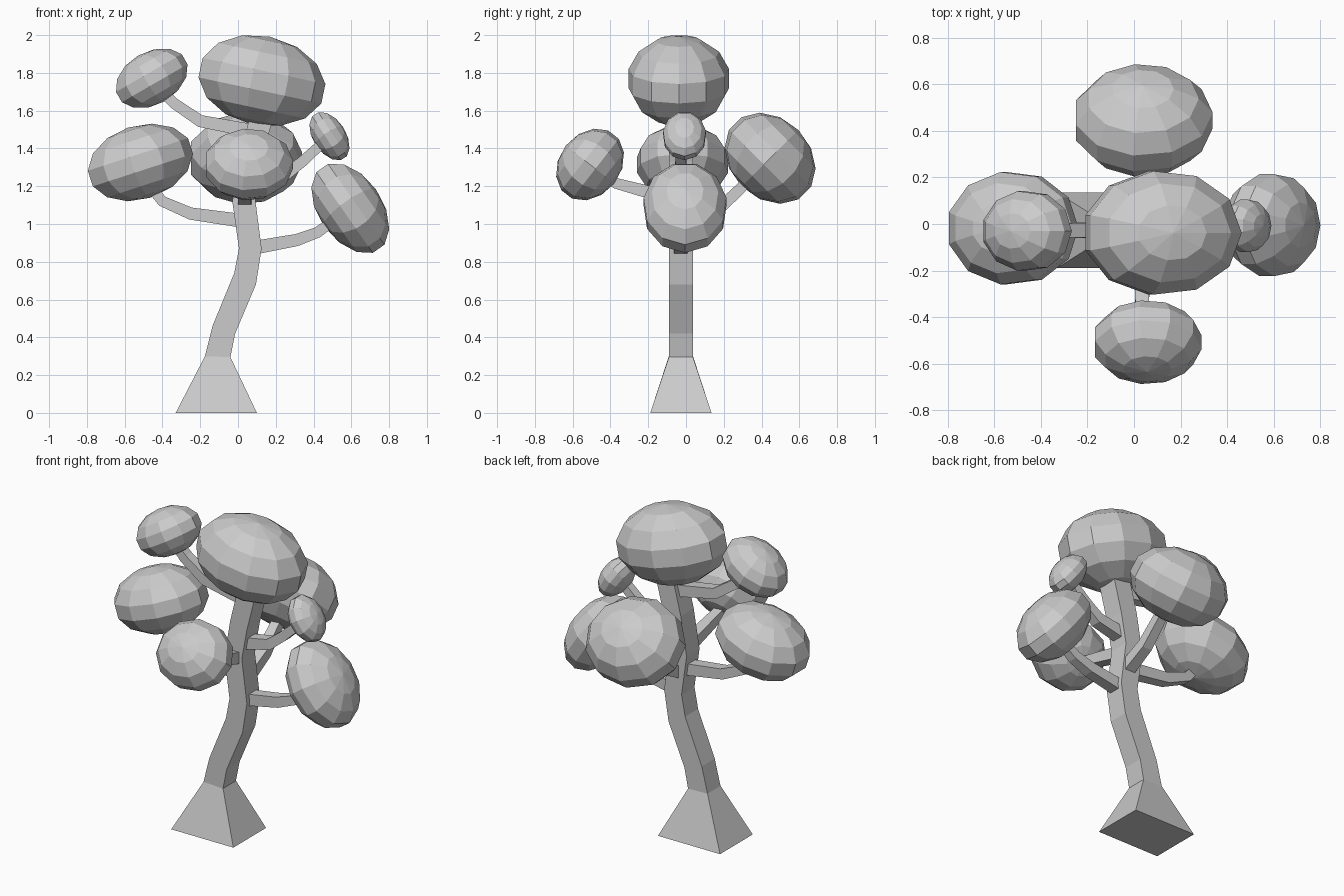
import bpy, bmesh, math
from mathutils import Vector, Euler, Matrix

if "Cube" in bpy.data.objects:
    bpy.data.objects.remove(bpy.data.objects["Cube"])

YC = -0.027  # depth centre of the trunk


def finish(bm, name):
    bmesh.ops.recalc_face_normals(bm, faces=bm.faces[:])
    me = bpy.data.meshes.new(name)
    bm.to_mesh(me)
    bm.free()
    ob = bpy.data.objects.new(name, me)
    bpy.context.collection.objects.link(ob)
    return ob


def loft(name, rings):
    """Skin four-cornered sections and cap both ends."""
    bm = bmesh.new()
    loops = [[bm.verts.new(p) for p in r] for r in rings]
    for a, b in zip(loops, loops[1:]):
        for i in range(4):
            j = (i + 1) % 4
            bm.faces.new((a[i], a[j], b[j], b[i]))
    bm.faces.new(loops[0])
    bm.faces.new(loops[-1])
    return finish(bm, name)


def branch(name, path, w0=0.036, w1=0.025):
    """Tapered square bar following a path in a vertical plane."""
    pts = [Vector(p) for p in path]
    run = pts[-1] - pts[0]
    side = run.cross(Vector((0, 0, 1))).normalized()
    rings = []
    for i, p in enumerate(pts):
        t = (pts[min(i + 1, len(pts) - 1)] - pts[max(i - 1, 0)]).normalized()
        up = side.cross(t)
        w = w0 + (w1 - w0) * i / (len(pts) - 1)
        rings.append([p + w * (a * side + b * up)
                      for a, b in ((-1, -1), (1, -1), (1, 1), (-1, 1))])
    return loft(name, rings)


def foliage(name, centre, radii, rx=0, ry=0, segments=11, rings=7):
    """Low-poly ellipsoid, spun from a half circle, then tilted."""
    bm = bmesh.new()
    prof = []
    for i in range(rings + 1):
        a = math.pi * i / rings
        prof.append(bm.verts.new((math.sin(a), 0, math.cos(a))))
    edges = [bm.edges.new(e) for e in zip(prof, prof[1:])]
    bmesh.ops.spin(bm, geom=prof + edges, cent=(0, 0, 0), axis=(0, 0, 1),
                   angle=2 * math.pi, steps=segments)
    bmesh.ops.remove_doubles(bm, verts=bm.verts[:], dist=1e-4)
    rot = Euler((math.radians(rx), math.radians(ry), 0)).to_matrix().to_4x4()
    size = Matrix.Diagonal((*radii, 1))
    bm.transform(Matrix.Translation(centre) @ rot @ size)
    return finish(bm, name)


# Trunk: left x, z, right x, z, half depth
trunk = [
    (-0.33, 0, 0.10, 0, 0.162),
    (-0.175, 0.30, -0.04, 0.295, 0.064),
    (-0.135, 0.46, -0.015, 0.42, 0.064),
    (-0.02, 0.74, 0.095, 0.68, 0.064),
    (0.005, 0.87, 0.125, 0.87, 0.064),
    (-0.03, 1.12, 0.09, 1.14, 0.064),
    (0.01, 1.36, 0.125, 1.33, 0.064),
    (0.08, 1.64, 0.20, 1.62, 0.064),
]
loft("trunk", [[(l, YC - d, lz), (r, YC - d, rz), (r, YC + d, rz), (l, YC + d, lz)]
               for l, lz, r, rz, d in trunk])

# Branches to the left and right
for name, path in {
    "branch_right_low": [(0.09, 0.875), (0.31, 0.915), (0.42, 0.955), (0.54, 1.04)],
    "branch_left_low": [(0.0, 1.02), (-0.25, 1.055), (-0.40, 1.12), (-0.50, 1.24)],
    "branch_left_high": [(0.09, 1.49), (-0.20, 1.545), (-0.34, 1.64), (-0.44, 1.74)],
    "branch_right_high": [(0.06, 1.22), (0.25, 1.26), (0.34, 1.33), (0.46, 1.44)],
}.items():
    branch(name, [(x, YC, z) for x, z in path])

# Branches to the front and back
branch("branch_front", [(0.035, y, z) for y, z in
                        ((-0.05, 1.13), (-0.24, 1.18), (-0.37, 1.215), (-0.48, 1.29))])
branch("branch_back", [(0.06, y, z) for y, z in
                       ((0.0, 0.99), (0.17, 1.075), (0.29, 1.19), (0.42, 1.32))])

# Foliage clumps
foliage("foliage_top", (0.12, -0.038, 1.76), (0.348, 0.275, 0.237), ry=12)
foliage("foliage_left_high", (-0.46, -0.03, 1.77), (0.21, 0.177, 0.14), ry=-30)
foliage("foliage_left_low", (-0.522, -0.018, 1.325), (0.292, 0.25, 0.195), ry=-18)
foliage("foliage_right_high", (0.483, -0.008, 1.467), (0.145, 0.117, 0.087), ry=57)
foliage("foliage_right_low", (0.592, -0.005, 1.087), (0.273, 0.227, 0.169), ry=55)
foliage("foliage_front", (0.057, -0.508, 1.315), (0.24, 0.208, 0.163), rx=52)
foliage("foliage_back", (0.038, 0.445, 1.348), (0.308, 0.27, 0.212), rx=-45)
